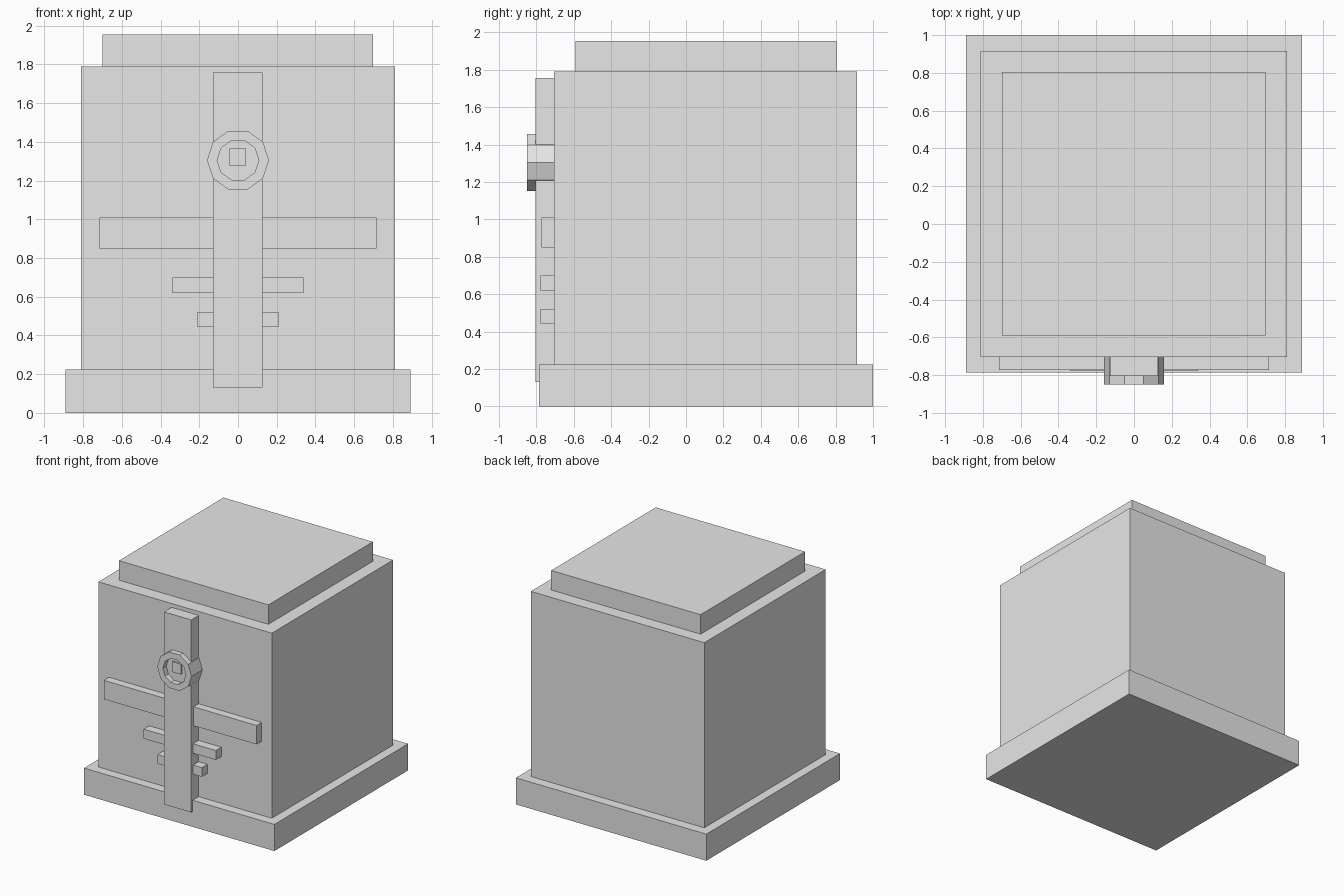
import bpy
import math
from mathutils import Matrix, Vector

cube = bpy.data.objects.get("Cube")
if cube:
    bpy.data.objects.remove(cube, do_unlink=True)

stone = bpy.data.materials.new("light_grey_stone")
stone.use_nodes = True
stone.diffuse_color = (0.8, 0.8, 0.8, 1)
stone.node_tree.nodes["Principled BSDF"].inputs["Base Color"].default_value = (0.8, 0.8, 0.8, 1)


def block(name, x, y, z, turn=None):
    """Box between the given (min, max) ranges, optionally turned about the origin."""
    low, high = Vector((x[0], y[0], z[0])), Vector((x[1], y[1], z[1]))
    bpy.ops.mesh.primitive_cube_add(size=1)
    obj = bpy.context.object
    obj.name = name
    place = Matrix.Translation((low + high) / 2) @ Matrix.Diagonal((*(high - low), 1))
    obj.data.transform(turn @ place if turn else place)
    obj.data.materials.append(stone)
    return obj


# Stepped main mass
WALL = -0.705
block("base_plinth", (-0.89, 0.89), (-0.785, 1.0), (0, 0.225))
block("main_body", (-0.812, 0.81), (WALL, 0.915), (0.225, 1.79))
block("top_cap", (-0.70, 0.697), (-0.59, 0.805), (1.79, 1.955))

# Relief on the front: upright strip and three crossbars
block("front_strip", (-0.128, 0.126), (-0.805, WALL), (0.13, 1.757))
bars = {
    "wide_crossbar": (0.714, -0.773, 0.85, 1.01),
    "middle_crossbar": (0.338, -0.779, 0.62, 0.70),
    "lower_crossbar": (0.208, -0.779, 0.443, 0.52),
}
for name, (half, front, bottom, top) in bars.items():
    block(name, (-half, half), (front, WALL), (bottom, top))

# Round emblem: a ring of short blocks around a square stud
SIDES = 10
CENTRE = Matrix.Translation((0, 0, 1.305))
for i in range(SIDES):
    turn = CENTRE @ Matrix.Rotation(math.tau * i / SIDES, 4, "Y")
    block(f"ring_block_{i + 1}", (-0.049, 0.049), (-0.85, WALL), (0.102, 0.152), turn)
block("ring_stud", (-0.045, 0.042), (-0.82, WALL), (1.278, 1.365))
